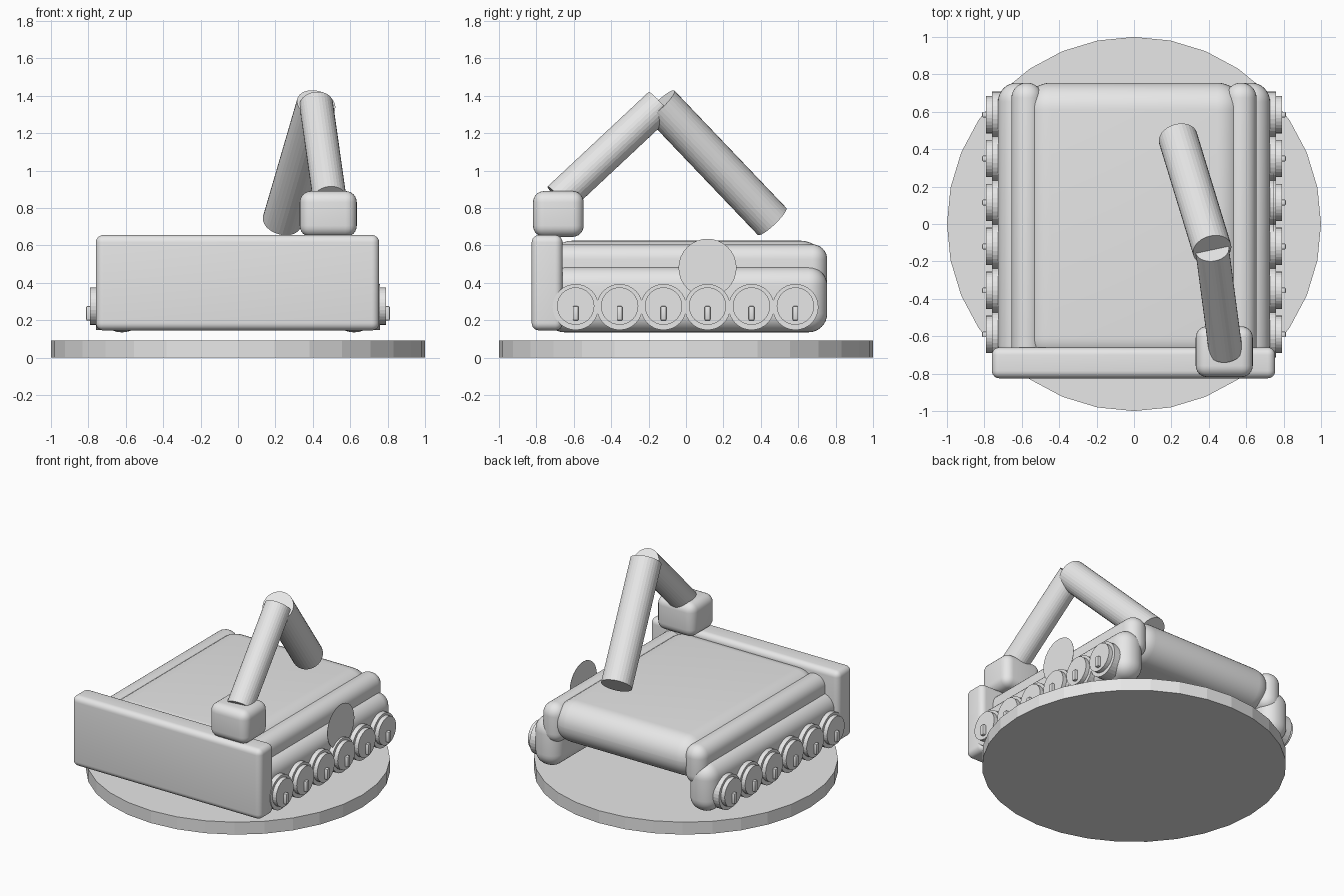
import bpy, math
from mathutils import Vector

if "Cube" in bpy.data.objects:
    bpy.data.objects.remove(bpy.data.objects["Cube"], do_unlink=True)

grey = bpy.data.materials.new("light_grey")
grey.use_nodes = True
grey.diffuse_color = (0.8, 0.8, 0.8, 1)
grey.node_tree.nodes["Principled BSDF"].inputs["Base Color"].default_value = (0.8, 0.8, 0.8, 1)


def finish(name):
    ob = bpy.context.object
    ob.name = name
    ob.data.materials.append(grey)
    return ob


def rounded_box(name, low, high, radius, segments=6):
    """Box between two corners with evenly rounded edges."""
    low, high = Vector(low), Vector(high)
    bpy.ops.mesh.primitive_cube_add(size=1, location=(low + high) / 2)
    ob = finish(name)
    ob.scale = high - low
    bpy.ops.object.transform_apply(location=False, rotation=False, scale=True)
    bevel = ob.modifiers.new("rounding", "BEVEL")
    bevel.width = radius
    bevel.segments = segments
    bpy.ops.object.modifier_apply(modifier=bevel.name)
    bpy.ops.object.shade_smooth_by_angle(angle=math.radians(35))
    return ob


def rod(name, start, end, radius):
    """Cylinder running from one point to another."""
    start, end = Vector(start), Vector(end)
    axis = end - start
    bpy.ops.mesh.primitive_cylinder_add(
        vertices=32, radius=radius, depth=axis.length, location=(start + end) / 2,
        rotation=axis.to_track_quat("Z", "Y").to_euler())
    return finish(name)


# Round stand
rod("stand", (0, 0, 0), (0, 0, 0.09), 1)

# Hull and front blade
rounded_box("hull", (-0.59, -0.75, 0.33), (0.59, 0.755, 0.625), 0.145, 10)
rounded_box("front_blade", (-0.76, -0.825, 0.145), (0.755, -0.66, 0.655), 0.04)

# Fenders, tracks and wheels on both sides
for side, label in ((1, "left"), (-1, "right")):
    def span(inner, outer):
        return sorted((side * inner, side * outer))

    a, b = span(0.49, 0.655)
    rounded_box(f"{label}_fender", (a, -0.75, 0.32), (b, 0.755, 0.605), 0.08, 8)
    a, b = span(0.515, 0.727)
    rounded_box(f"{label}_track", (a, -0.75, 0.135), (b, 0.755, 0.485), 0.1, 8)

    for i in range(6):
        y = -0.59 + i * 0.235
        rod(f"{label}_wheel_{i + 1}", (side * 0.66, y, 0.27), (side * 0.76, y, 0.27), 0.123)
        rod(f"{label}_hubcap_{i + 1}", (side * 0.74, y, 0.275), (side * 0.79, y, 0.275), 0.1)
        a, b = span(0.77, 0.812)
        rounded_box(f"{label}_lug_{i + 1}", (a, y - 0.015, 0.198), (b, y + 0.015, 0.275), 0.006, 2)

# Thin round plate on the left flank
rod("side_disc", (0.743, 0.115, 0.48), (0.745, 0.115, 0.48), 0.155)

# Jointed arm on its mounting block
elbow = (0.418, -0.138, 1.355)
rounded_box("arm_mount", (0.33, -0.818, 0.645), (0.635, -0.547, 0.89), 0.06)
rod("lower_arm", (0.49, -0.679, 0.849), elbow, 0.09)
rod("upper_arm", elbow, (0.235, 0.46, 0.728), 0.105)
